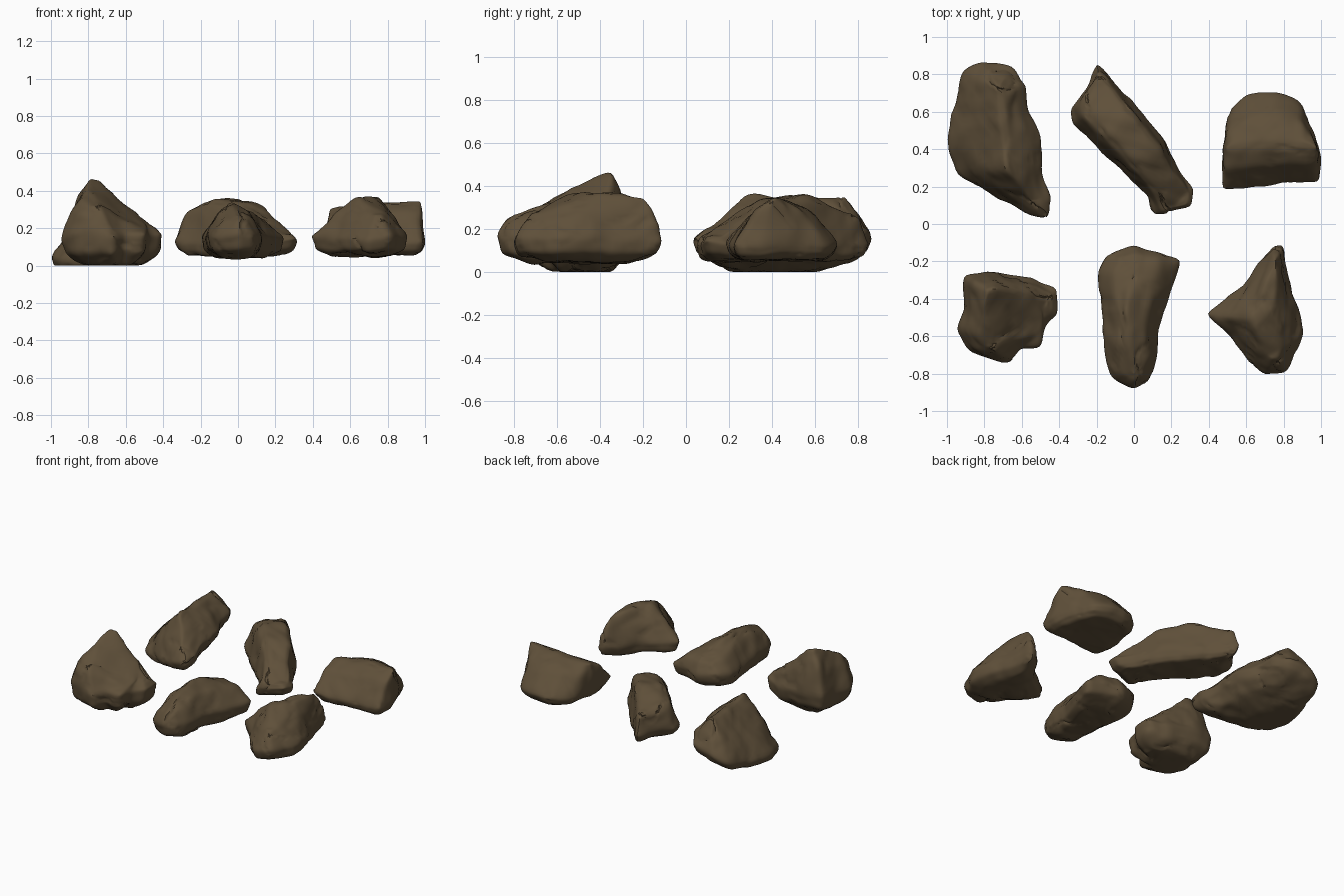
import bpy
import bmesh
from mathutils import Vector, noise

if "Cube" in bpy.data.objects:
    bpy.data.objects.remove(bpy.data.objects["Cube"], do_unlink=True)

# Single earthy stone colour
stone = bpy.data.materials.new("brown stone")
stone.use_nodes = True
stone_colour = (0.115, 0.08, 0.042, 1.0)
stone.diffuse_color = stone_colour
shader = stone.node_tree.nodes["Principled BSDF"]
shader.inputs["Base Color"].default_value = stone_colour
shader.inputs["Roughness"].default_value = 0.9


def nearest_on_ridge(point, ridge):
    """Closest point of the crest line, measured in plan."""
    best, best_distance = ridge[0], float("inf")
    for start, end in zip(ridge, ridge[1:]):
        along = (end - start).xy
        t = (point.xy - start.xy).dot(along) / along.length_squared
        spot = start.lerp(end, min(max(t, 0), 1))
        distance = (spot.xy - point.xy).length
        if distance < best_distance:
            best, best_distance = spot, distance
    return best


def roughen(bm, offset, strength):
    """Lumps, chipped planes and a few thin cracks."""
    bm.normal_update()
    moves = []
    for vert in bm.verts:
        p = vert.co + offset
        lump = noise.noise(p * 6) * 0.6 + noise.noise(p * 14) * 0.3
        chip = abs(noise.noise(p * 9 + offset)) - 0.25
        crack = abs(noise.noise(p * 4 - offset))
        depth = lump + chip * 0.6
        if crack < 0.025:
            depth -= 0.35
        moves.append(vert.normal * depth * strength)
    for vert, move in zip(bm.verts, moves):
        vert.co += move


def rock(name, outline, heights, ridge, fullness=0.65, undercut=0.4, crown=0.9,
         tilt=(0, 0), strength=0.018):
    """Loft a plan outline down to a base and up to a crest; units are hundredths.
    The tilt is the slope of the underside along x and y."""
    base, low, high = (h / 100 for h in heights)
    plan = [Vector((x, y, 0)) / 100 for x, y in outline]
    crest = [Vector(p) / 100 for p in ridge]
    centre = sum(plan, Vector()) / len(plan)
    offset = centre * 7 + Vector((3, 5, 8))
    slope = Vector(tilt)

    bm = bmesh.new()
    rings = [[] for _ in range(5)]
    for p in plan:
        top = nearest_on_ridge(p, crest)
        wobble = noise.noise(p * 5 + offset) * 0.03
        under = p.lerp(centre, undercut)
        side = p.lerp(centre, 0.06)
        shoulder = p.lerp(top, crown / 2)
        cap = p.lerp(top, crown)
        rise = slope.dot((p - centre).xy)
        girdle = high + rise + wobble
        shoulder_z = girdle + (top.z - girdle) * fullness
        levels = [(under, base + rise * (1 - undercut)), (side, low + rise + wobble),
                  (p, girdle), (shoulder, shoulder_z), (cap, top.z)]
        for ring, (spot, z) in zip(rings, levels):
            ring.append(bm.verts.new((spot.x, spot.y, z)))
    count = len(plan)
    for lower, upper in zip(rings, rings[1:]):
        for i in range(count):
            j = (i + 1) % count
            bm.faces.new((lower[i], lower[j], upper[j], upper[i]))
    bm.faces.new(rings[0][::-1])
    bm.faces.new(rings[-1])

    # Refine the blocky form, soften its edges, then weather it
    bmesh.ops.remove_doubles(bm, verts=bm.verts, dist=0.004)
    bmesh.ops.triangulate(bm, faces=bm.faces)
    bmesh.ops.subdivide_edges(bm, edges=bm.edges[:], cuts=5, use_grid_fill=True)
    for _ in range(4):
        bmesh.ops.smooth_vert(bm, verts=bm.verts, factor=0.5,
                              use_axis_x=True, use_axis_y=True, use_axis_z=True)
    bmesh.ops.recalc_face_normals(bm, faces=bm.faces)
    roughen(bm, offset, strength)
    for vert in bm.verts:
        vert.co.z = max(vert.co.z, 0)

    mesh = bpy.data.meshes.new(name)
    bm.to_mesh(mesh)
    bm.free()
    mesh.materials.append(stone)
    obj = bpy.data.objects.new(name, mesh)
    bpy.context.collection.objects.link(obj)
    bpy.ops.object.select_all(action="DESELECT")
    obj.select_set(True)
    bpy.context.view_layer.objects.active = obj
    bpy.ops.object.shade_smooth_by_angle(angle=0.7)


# Large boulder leaning to one side, its rear end raised
rock("large_back_rock",
     [(-46, 3), (-44, 14), (-49, 30), (-49, 47), (-57, 62), (-57, 74), (-65, 85),
      (-82, 88), (-93, 81), (-97, 62), (-101, 42), (-95, 26), (-75, 14), (-58, 5)],
     (3, 8, 14),
     [(-55, 13, 22), (-66, 30, 37), (-68, 50, 34), (-72, 73, 35)],
     fullness=0.55, tilt=(0.3, 0.13))

# Long diagonal slab, tall and flat at the far end and thin at the near one
rock("long_back_rock",
     [(11, 4), (20, 6), (31, 9), (32, 19), (24, 29), (17, 44), (2, 62), (-10, 76),
      (-20, 87), (-26, 72), (-34, 62), (-33, 53), (-20, 41), (-5, 27), (7, 15)],
     (5, 8, 13),
     [(23, 14, 17), (12, 30, 31), (0, 45, 37), (-10, 60, 36), (-18, 72, 27)],
     fullness=0.85, undercut=0.2, crown=0.55)

# Wedge with a level crest running side to side
rock("wedge_back_rock",
     [(47, 18), (60, 19), (80, 22), (99, 22), (100, 36), (95, 52), (90, 66),
      (76, 71), (60, 70), (50, 60), (47, 40)],
     (6, 9, 13),
     [(50, 41, 30), (70, 43, 34), (97, 42, 34)],
     fullness=0.75, undercut=0.2, strength=0.014)

# Blocky rock with a crest that bends towards the front
rock("peaked_front_rock",
     [(-67, -76), (-61, -66), (-50, -66), (-48, -55), (-40, -49), (-40, -34), (-55, -29),
      (-76, -25), (-92, -27), (-92, -43), (-95, -56), (-88, -69)],
     (0, 7, 16),
     [(-49, -41, 22), (-63, -38, 36), (-74, -38, 47), (-77, -53, 43), (-79, -63, 32)],
     fullness=0.65, crown=0.7)

# Tapered rounded block, highest in the middle
rock("tapered_front_rock",
     [(0, -89), (9, -84), (13, -70), (13, -57), (20, -38), (26, -19), (10, -14),
      (0, -11), (-15, -16), (-20, -27), (-17, -45), (-17, -65), (-13, -82)],
     (4, 8, 16),
     [(0, -79, 27), (-2, -62, 33), (-3, -42, 34), (1, -21, 26)],
     fullness=0.75, strength=0.016)

# Triangular rock with a broad top, steep near its rear tip
rock("pointed_front_rock",
     [(70, -81), (82, -79), (91, -61), (88, -45), (83, -28), (80, -11), (74, -11),
      (58, -33), (37, -48), (51, -60), (61, -74)],
     (5, 8, 15),
     [(75, -22, 35), (72, -38, 37), (70, -56, 37), (75, -69, 27)],
     fullness=0.6, crown=0.75)
